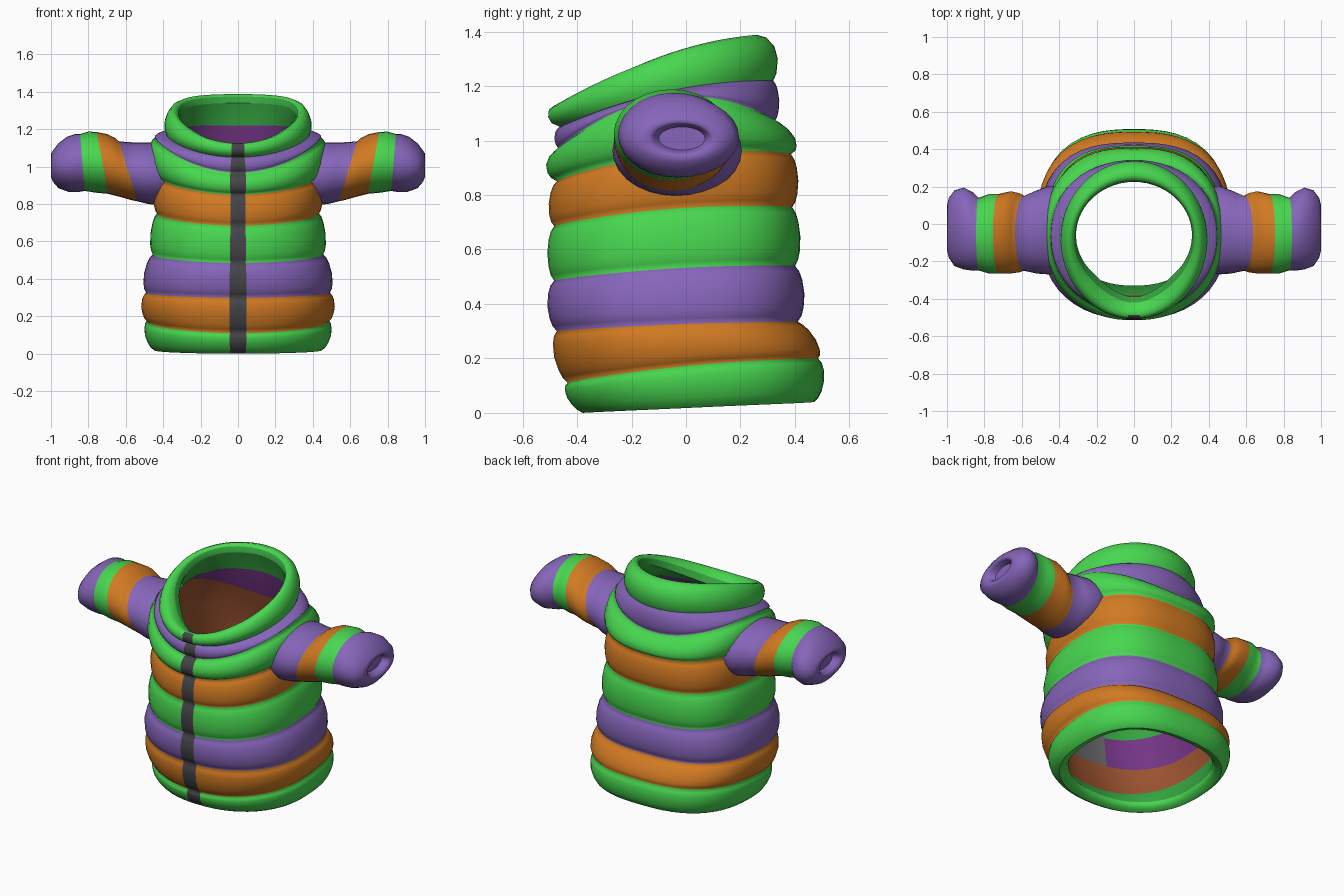
import bpy, bmesh, math

if "Cube" in bpy.data.objects:
    bpy.data.objects.remove(bpy.data.objects["Cube"])


def material(name, rgb):
    m = bpy.data.materials.new(name)
    m.diffuse_color = (*rgb, 1)
    m.use_nodes = True
    m.node_tree.nodes["Principled BSDF"].inputs["Base Color"].default_value = m.diffuse_color
    return m


MATS = [material("green", (0.065, 0.68, 0.08)),
        material("orange", (0.64, 0.195, 0.016)),
        material("purple", (0.24, 0.13, 0.49)),
        material("zipper_grey", (0.06, 0.06, 0.068)),
        material("lining_brown", (0.33, 0.085, 0.03)),
        material("lining_violet", (0.17, 0.035, 0.23)),
        material("lining_green", (0.035, 0.36, 0.05)),
        material("lining_grey", (0.14, 0.14, 0.15))]
G, O, P, Z, LB, LV, LG, LZ = range(8)


def loft(name, rings, mats, strip=None, cap=False):
    """Skin closed rings; mats holds one colour per band between rings.
    strip = (half width, colour, first band, end band) runs down the front."""
    bm = bmesh.new()
    vs = [[bm.verts.new(p) for p in ring] for ring in rings]
    n = len(rings[0])
    for r, mat in enumerate(mats):
        for i in range(n):
            j = (i + 1) % n
            f = bm.faces.new((vs[r][i], vs[r][j], vs[r + 1][j], vs[r + 1][i]))
            c = f.calc_center_median()
            f.material_index = mat
            if strip and c.y < 0 and abs(c.x) < strip[0] and strip[2] <= r < strip[3]:
                f.material_index = strip[1]
            f.smooth = True
    if cap:
        bm.faces.new(vs[-1]).material_index = mats[-1]
    me = bpy.data.meshes.new(name)
    bm.to_mesh(me)
    bm.free()
    for m in MATS:
        me.materials.append(m)
    ob = bpy.data.objects.new(name, me)
    bpy.context.collection.objects.link(ob)
    return ob


# Angles round the body; the first column is the narrow zipper strip
N, HALF = 54, 0.09
ANGLES = [-HALF] + [HALF + (2 * math.pi - 2 * HALF) * k / N for k in range(N)]


def body_ring(level, grow=0.0, square=2.0, notch=0.0):
    """level = front z, back z, side lift, half width, front y, back y"""
    zf, zb, lift, w, yf, yb = level
    w, yf, yb = w + grow, yf - grow, yb + grow
    yc, ry = (yf + yb) / 2, (yb - yf) / 2
    ring = []
    for a in ANGLES:
        s, c = math.sin(a), math.cos(a)
        e = 2 + (square - 2) * (0.6 if c > 0 else 1.35)   # back is boxier
        k = (abs(s) ** e + abs(c) ** e) ** (-1 / e)
        f = (1 - c) / 2
        dip = notch * max(0, 1 - abs(math.atan2(s, c)) / 0.75)
        ring.append((w * k * s, yc - ry * k * c - dip,
                     zf + (zb - zf) * f + lift * s * s - dip * 0.6))
    return ring


def lerp(a, b, t):
    return [p + (q - p) * t for p, q in zip(a, b)]


# Seams between the padded stripes, from hem to neck
SEAMS = [(0.00, 0.04, 0.00, 0.45, -0.38, 0.47),
         (0.11, 0.20, 0.02, 0.485, -0.435, 0.485),
         (0.30, 0.335, 0.008, 0.49, -0.475, 0.41),
         (0.485, 0.54, 0.018, 0.455, -0.485, 0.40),
         (0.685, 0.755, 0.03, 0.432, -0.485, 0.39),
         (0.85, 0.95, 0.05, 0.425, -0.475, 0.385),
         (0.968, 1.07, 0.14, 0.44, -0.465, 0.325),
         (1.05, 1.22, 0.045, 0.385, -0.465, 0.32)]
STRIPES = [G, O, P, G, O, G, P]
PUFF = [0.03, 0.03, 0.03, 0.025, 0.025, 0.045, 0.02]
SQUARE = [2.4, 2.45, 2.5, 2.5, 2.5, 2.45, 2.2, 2.0]
STEPS = [0, 0.1, 0.25, 0.5, 0.75, 0.9]

# Torso of puffed stripes
rings, mats = [], []
for k, mat in enumerate(STRIPES):
    for t in STEPS:
        rings.append(body_ring(lerp(SEAMS[k], SEAMS[k + 1], t),
                               PUFF[k] * math.sin(math.pi * t) ** 0.6,
                               SQUARE[k] + (SQUARE[k + 1] - SQUARE[k]) * t))
        mats.append(mat)
rings.append(body_ring(SEAMS[-1]))
loft("torso", rings, mats, strip=(0.045, Z, 0, 99))

# Rolled collar, sloping down to the front
COLLAR = [SEAMS[-1],
          (1.063, 1.245, 0.05, 0.393, -0.495, 0.332),
          (1.085, 1.30, 0.05, 0.392, -0.508, 0.337),
          (1.112, 1.345, 0.05, 0.378, -0.505, 0.325),
          (1.13, 1.378, 0.05, 0.358, -0.48, 0.295),
          (1.13, 1.388, 0.05, 0.338, -0.445, 0.26),
          (1.115, 1.375, 0.05, 0.32, -0.39, 0.235),
          (1.09, 1.34, 0.05, 0.31, -0.345, 0.225)]
NOTCH = [0, 0, 0, 0, 0.01, 0.02, 0.035, 0.05]
loft("collar", [body_ring(c, notch=n) for c, n in zip(COLLAR, NOTCH)],
     [G] * 6 + [LG], strip=(0.045, Z, 0, 4))

# Lining, from the collar down to the turned-in hem
inner = SEAMS[:0:-1]
rings = [body_ring(COLLAR[-1], notch=0.05)]
rings += [body_ring(s, -0.055, q) for s, q in zip(inner, SQUARE[:0:-1])]
hem = SEAMS[0]
rings += [body_ring((0.04, 0.08) + hem[2:], -0.05, 2.4),
          body_ring((0.01, 0.05) + hem[2:], -0.035, 2.4),
          body_ring(hem, 0, 2.4)]
loft("lining", rings, [LG, LV, LB, LB, LG, LV, LB, LG, G, G], strip=(0.12, LZ, 2, 6))

# Sleeve rings: x, y min, y max, z min, z max, slant of the ring
SLEEVE = [(0.39, -0.25, 0.19, 0.80, 1.12, 0.0),
          (0.45, -0.27, 0.205, 0.795, 1.13, 0.15),
          (0.52, -0.265, 0.18, 0.80, 1.13, 0.25),
          (0.588, -0.25, 0.15, 0.815, 1.135, 0.3),
          (0.613, -0.258, 0.165, 0.82, 1.155, 0.28),
          (0.66, -0.265, 0.175, 0.835, 1.175, 0.25),
          (0.725, -0.265, 0.16, 0.855, 1.185, 0.18),
          (0.775, -0.265, 0.16, 0.86, 1.188, 0.14),
          (0.832, -0.248, 0.14, 0.87, 1.175, 0.08),
          (0.86, -0.25, 0.17, 0.865, 1.175, 0.06),
          (0.91, -0.243, 0.195, 0.865, 1.16, 0.03),
          (0.96, -0.225, 0.18, 0.885, 1.125, 0.0),
          (0.99, -0.18, 0.14, 0.92, 1.085, 0.0),
          (1.00, -0.14, 0.10, 0.945, 1.07, 0.0),
          (0.985, -0.12, 0.085, 0.955, 1.06, 0.0),
          (0.95, -0.10, 0.07, 0.965, 1.05, 0.0)]
rings = []
for x, y0, y1, z0, z1, slant in SLEEVE:
    ring = []
    for k in range(28):
        a = 2 * math.pi * k / 28
        dz = (z1 - z0) / 2 * math.sin(a)
        ring.append((x + slant * dz, (y0 + y1) / 2 + (y1 - y0) / 2 * math.cos(a),
                     (z0 + z1) / 2 + dz))
    rings.append(ring)
sleeves = loft("sleeves", rings, [P] * 3 + [O] * 3 + [G] * 2 + [P] * 7, cap=True)
sleeves.modifiers.new("mirror", "MIRROR")
